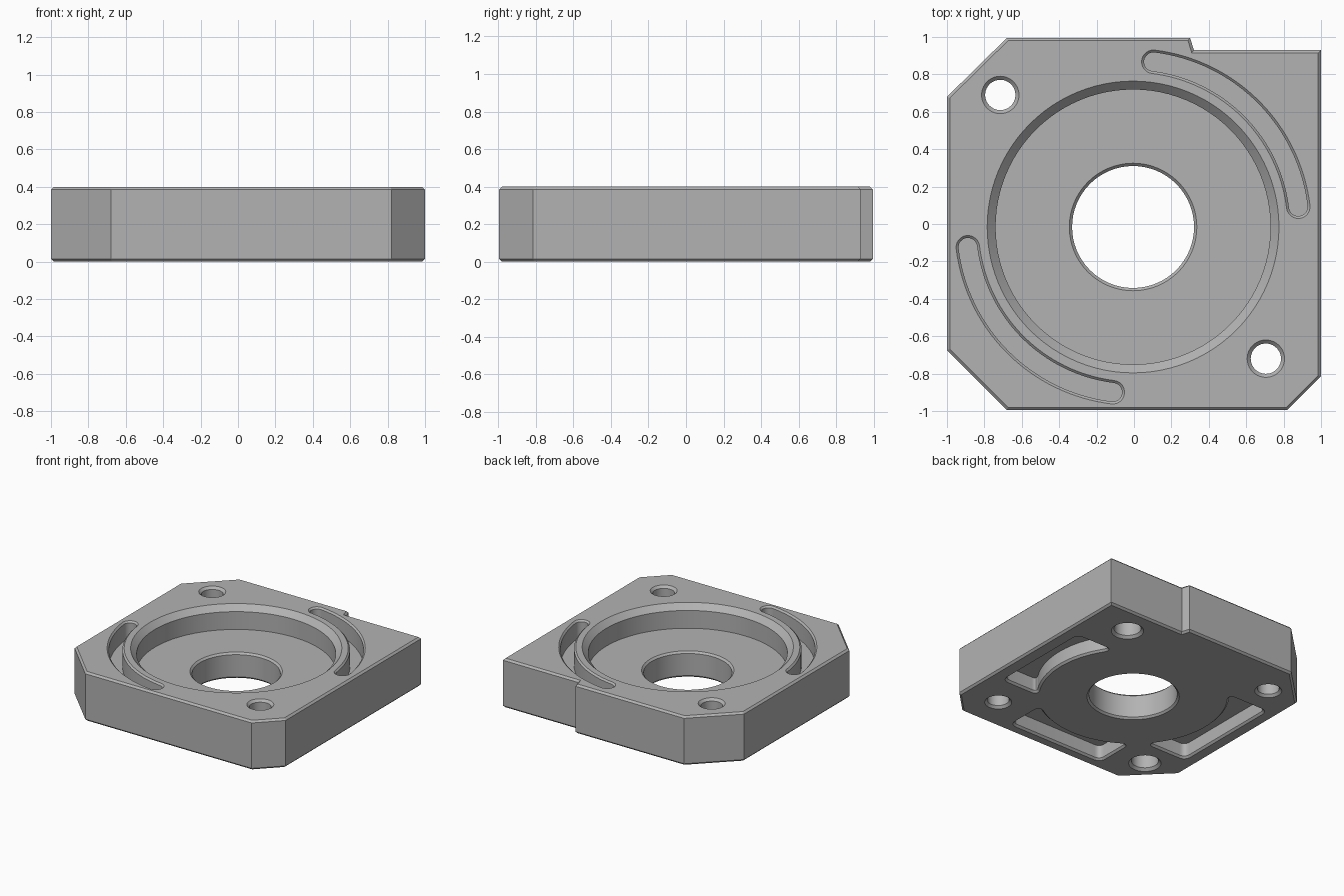
import bpy
import bmesh
from math import sin, cos, asin, radians, tau
from mathutils import Vector, Matrix

HEIGHT = 0.40
FLOOR = 0.21          # floor of the round recess
CH = 0.015            # edge chamfer
CENTRE = Vector((-0.005, -0.016))

if "Cube" in bpy.data.objects:
    bpy.data.objects.remove(bpy.data.objects["Cube"])

grey = bpy.data.materials.new("machined_grey")
grey.use_nodes = True
colour = (0.45, 0.45, 0.45, 1)
grey.diffuse_color = colour
grey.node_tree.nodes["Principled BSDF"].inputs["Base Color"].default_value = colour


def arc(centre, radius, start, end, steps):
    """Points along an arc, angles in radians."""
    angles = [start + (end - start) * i / steps for i in range(steps + 1)]
    return [Vector(centre) + radius * Vector((cos(a), sin(a))) for a in angles]


def circle(centre, radius, steps=64):
    return arc(centre, radius, 0, tau, steps)[:-1]


def offset(outline, d):
    """Mitred outward offset of a counter-clockwise outline."""
    result = []
    for i, p in enumerate(outline):
        e1 = (p - outline[i - 1]).normalized()
        e2 = (outline[(i + 1) % len(outline)] - p).normalized()
        n1, n2 = Vector((e1.y, -e1.x)), Vector((e2.y, -e2.x))
        result.append(p + (n1 + n2) * (d / (1 + n1.dot(n2))))
    return result


def loft(name, outline, levels):
    """Solid through copies of the outline; levels are (offset, z) pairs."""
    bm = bmesh.new()
    rings = [[bm.verts.new((p.x, p.y, z)) for p in offset(outline, d)] for d, z in levels]
    n = len(outline)
    for low, high in zip(rings, rings[1:]):
        for i in range(n):
            j = (i + 1) % n
            bm.faces.new((low[i], low[j], high[j], high[i]))
    bm.faces.new(rings[0])
    bm.faces.new(rings[-1])
    bmesh.ops.recalc_face_normals(bm, faces=bm.faces)
    mesh = bpy.data.meshes.new(name)
    bm.to_mesh(mesh)
    bm.free()
    mesh.materials.append(grey)
    obj = bpy.data.objects.new(name, mesh)
    bpy.context.collection.objects.link(obj)
    return obj


def from_below(depth, c=CH):
    return [(c + 0.02, -0.02), (0, c), (0, depth)]


def from_above(floor, top=HEIGHT, c=CH):
    return [(0, floor), (0, top - c), (c + 0.02, top + 0.02)]


def through(top=HEIGHT, c=CH):
    return from_below(0.1, c)[:2] + from_above(0, top, c)[1:]


def slot_outline(start, end, radius=0.89, half=0.05):
    """Curved slot with round ends."""
    tips = [CENTRE + radius * Vector((cos(a), sin(a))) for a in (start, end)]
    return (arc(CENTRE, radius + half, start, end, 32)
            + arc(tips[1], half, end, end + tau / 2, 12)[1:-1]
            + arc(CENTRE, radius - half, end, start, 32)
            + arc(tips[0], half, start - tau / 2, start, 12)[1:-1])


def fillet(a, corner, b, steps=6):
    a, corner, b = Vector(a), Vector(corner), Vector(b)
    ts = [i / steps for i in range(steps + 1)]
    return [a * (1 - t) ** 2 + corner * (2 * t * (1 - t)) + b * t * t for t in ts]


def pocket_outline(turn, half, outer=0.885, inner=0.71, r=0.05):
    """Pocket with a straight outer wall and an arc towards the bore."""
    side = [Vector((outer, 0))]
    side += fillet((outer, half - r), (outer, half), (outer - r, half))
    t = asin((half - r) / inner)
    corner = Vector((cos(asin(half / inner)) * inner, half))
    end = Vector((cos(t), sin(t))) * inner
    side += fillet(corner + Vector((r, 0)), corner, end)
    side += arc((0, 0), inner, t, 0, 16)[1:]
    mirrored = [Vector((p.x, -p.y)) for p in reversed(side[1:-1])]
    spin = Matrix.Rotation(turn, 2)
    return [spin @ p + CENTRE for p in side + mirrored]


# Plate with cut corners, a stepped back edge and chamfered rims
plate_outline = [Vector(p) for p in (
    (-0.68, -0.995), (0.82, -0.995), (1, -0.815), (1, 0.93), (0.32, 0.93),
    (0.30, 0.995), (-0.68, 0.995), (-1, 0.68), (-1, -0.675))]
plate = loft("base_plate", plate_outline,
             [(-CH, 0), (0, CH), (0, HEIGHT - CH), (-CH, HEIGHT)])

cutters = [
    # Round recess and central bore
    loft("recess_cutter", circle(CENTRE, 0.735, 96), from_above(FLOOR, c=0.045)),
    loft("bore_cutter", circle(CENTRE, 0.326), through(FLOOR)),
]

# Bolt holes: two right through, two blind from below
for x, y in ((-0.715, 0.69), (0.705, -0.72)):
    cutters.append(loft("bolt_hole_cutter", circle((x, y), 0.081, 40), through(c=0.019)))
for x, y in ((0.65, 0.70), (-0.705, -0.715)):
    cutters.append(loft("blind_hole_cutter", circle((x, y), 0.1, 40), from_below(0.2, 0.02)))

# Curved slots in the top
for turn in (0, 180):
    outline = slot_outline(radians(7 + turn), radians(83 + turn))
    cutters.append(loft("slot_cutter", outline, from_above(0.25, c=0.013)))

# Lightening pockets underneath
for turn, half in ((0, 0.42), (180, 0.46), (270, 0.42)):
    outline = pocket_outline(radians(turn), half)
    cutters.append(loft("pocket_cutter", outline, from_below(0.12)))

# Cut everything out of the plate and keep the result as a plain mesh
for cutter in cutters:
    cutter.hide_render = True
    mod = plate.modifiers.new(cutter.name, "BOOLEAN")
    mod.operation = "DIFFERENCE"
    mod.solver = "EXACT"
    mod.object = cutter
bpy.context.view_layer.update()
evaluated = plate.evaluated_get(bpy.context.evaluated_depsgraph_get())
finished = bpy.data.meshes.new_from_object(evaluated)
plate.modifiers.clear()
plate.data = finished
for cutter in cutters:
    bpy.data.objects.remove(cutter)

bpy.ops.object.select_all(action="DESELECT")
plate.select_set(True)
bpy.context.view_layer.objects.active = plate
bpy.ops.object.shade_smooth_by_angle(angle=radians(30))
